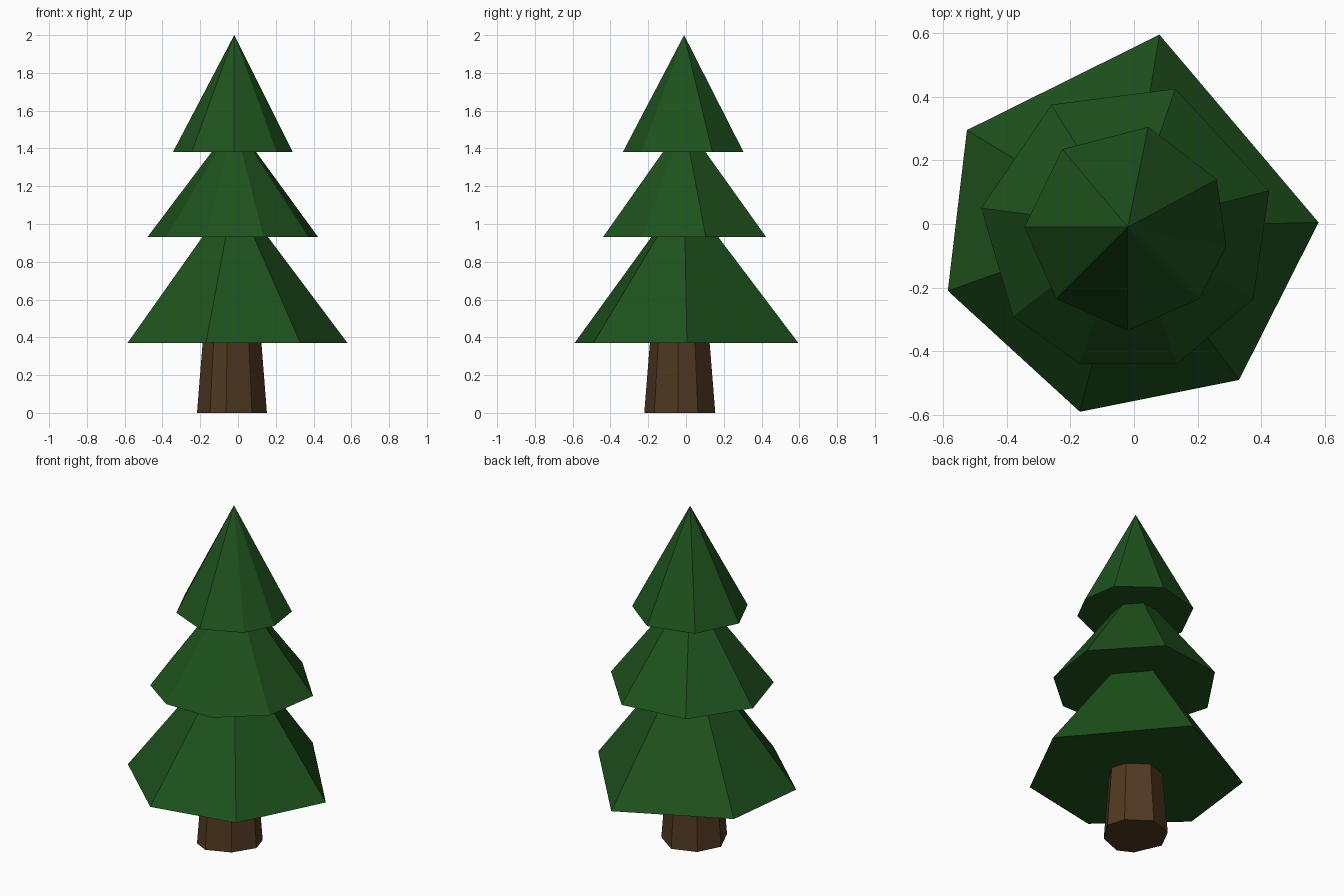
import bpy

if "Cube" in bpy.data.objects:
    bpy.data.objects.remove(bpy.data.objects["Cube"])


def material(name, color):
    m = bpy.data.materials.new(name)
    m.diffuse_color = (*color, 1)
    m.use_nodes = True
    m.node_tree.nodes["Principled BSDF"].inputs["Base Color"].default_value = m.diffuse_color
    return m


def add_mesh(name, verts, faces, mat):
    me = bpy.data.meshes.new(name)
    me.from_pydata(verts, [], faces)
    me.materials.append(mat)
    ob = bpy.data.objects.new(name, me)
    bpy.context.collection.objects.link(ob)
    return ob


def tier(name, outline, z, apex_z, mat):
    """Closed irregular pyramid over a counter-clockwise outline."""
    n = len(outline)
    verts = [(x, y, z) for x, y in outline] + [(-0.02, -0.01, apex_z)]
    faces = [(i, (i + 1) % n, n) for i in range(n)]
    faces.append(tuple(reversed(range(n))))
    return add_mesh(name, verts, faces, mat)


def tapered_post(name, outline, centre, height, top_scale, mat):
    """Closed tapering prism over a counter-clockwise outline."""
    n = len(outline)
    cx, cy = centre
    verts = [(cx + x * s, cy + y * s, z)
             for s, z in ((1, 0), (top_scale, height)) for x, y in outline]
    faces = [(i, (i + 1) % n, n + (i + 1) % n, n + i) for i in range(n)]
    faces += [tuple(reversed(range(n))), tuple(range(n, 2 * n))]
    return add_mesh(name, verts, faces, mat)


green = material("needles", (0.013, 0.085, 0.012))
brown = material("bark", (0.08, 0.04, 0.015))

# Trunk: uneven eight-sided taper running up into the foliage
tapered_post("trunk",
             [(.104, -.135), (.183, -.01), (.15, .096), (.02, .188),
              (-.12, .14), (-.187, .01), (-.118, -.145), (-.033, -.188)],
             (-.03, -.033), 0.42, 0.82, brown)

# Foliage tiers, each a hand-cut pyramid
tier("lower_branches",
     [(.58, .005), (.08, .595), (-.525, .295),
      (-.585, -.21), (-.17, -.59), (.33, -.49)], 0.37, 1.17, green)
tier("middle_branches",
     [(.425, .105), (.13, .425), (-.26, .375), (-.48, .05),
      (-.38, -.29), (-.17, -.44), (.135, -.44), (.375, -.235)],
     0.93, 1.54, green)
tier("top_branches",
     [(.26, .14), (.045, .305), (-.225, .235), (-.345, -.01),
      (-.245, -.235), (-.02, -.335), (.205, -.235), (.29, -.07)],
     1.38, 2.0, green)
